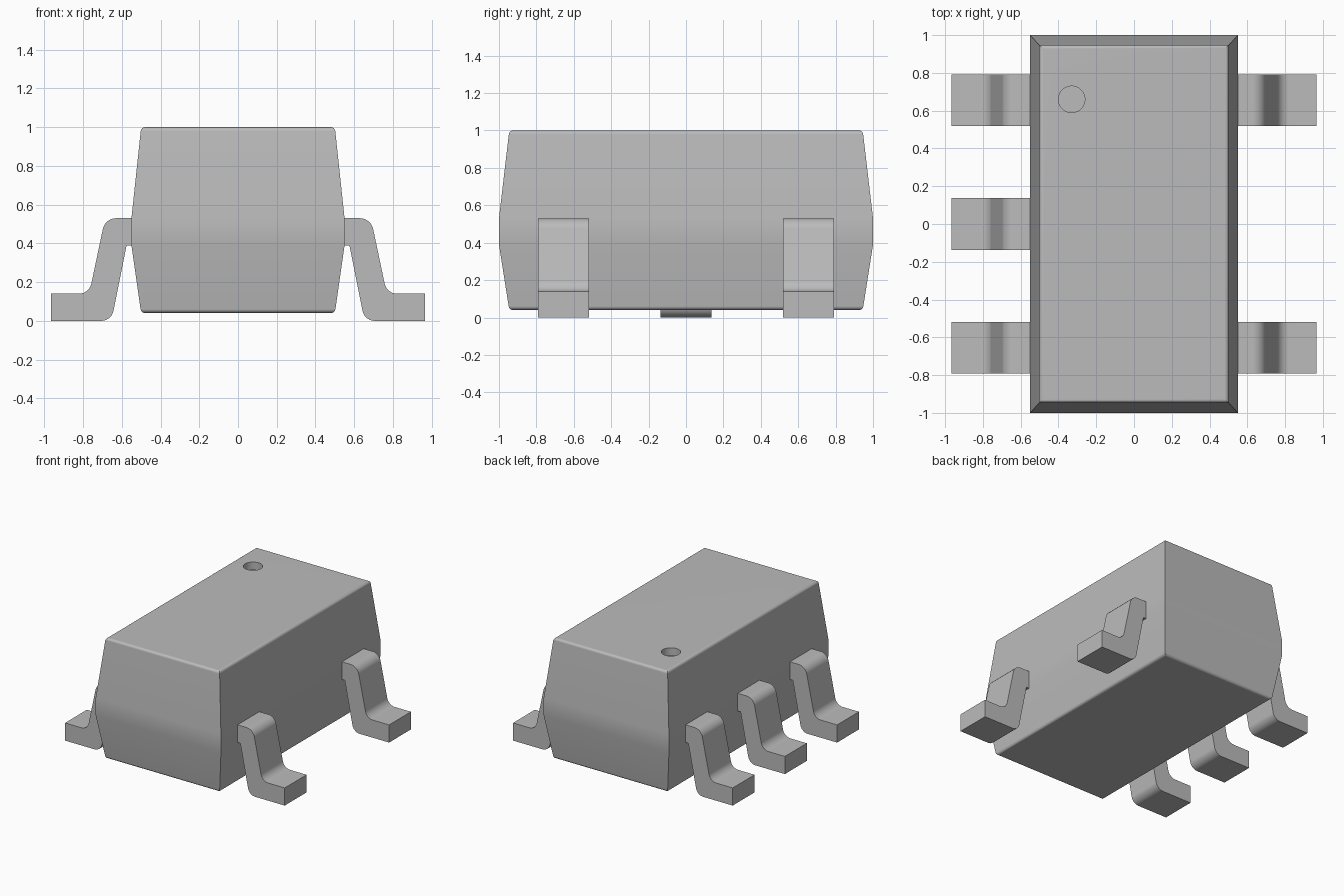
import bpy
import bmesh
from math import radians, tan
from mathutils import Vector

cube = bpy.data.objects.get("Cube")
if cube:
    bpy.data.objects.remove(cube, do_unlink=True)

# One flat grey for everything
grey = bpy.data.materials.new("plain grey")
grey.use_nodes = True
grey.diffuse_color = (0.5, 0.5, 0.5, 1)
grey.node_tree.nodes["Principled BSDF"].inputs["Base Color"].default_value = (0.5, 0.5, 0.5, 1)


def make_object(name, bm):
    bmesh.ops.recalc_face_normals(bm, faces=bm.faces)
    mesh = bpy.data.meshes.new(name)
    bm.to_mesh(mesh)
    bm.free()
    mesh.materials.append(grey)
    obj = bpy.data.objects.new(name, mesh)
    bpy.context.collection.objects.link(obj)
    return obj


def select_only(obj):
    bpy.ops.object.select_all(action="DESELECT")
    obj.select_set(True)
    bpy.context.view_layer.objects.active = obj


def smooth(obj):
    select_only(obj)
    bpy.ops.object.shade_smooth_by_angle(angle=radians(32))
    mod = obj.modifiers.new("even shading", "WEIGHTED_NORMAL")
    mod.keep_sharp = True


def fillet(corners, steps=6):
    """Round each (x, z, radius) corner of a closed outline with an arc."""
    outline = []
    for i, (x, z, r) in enumerate(corners):
        p = Vector((x, z))
        if r == 0:
            outline.append(p)
            continue
        a = (Vector(corners[i - 1][:2]) - p).normalized()
        b = (Vector(corners[(i + 1) % len(corners)][:2]) - p).normalized()
        half = a.angle(b) / 2
        reach = r / tan(half)
        centre = p + (a + b).normalized() * (reach ** 2 + r ** 2) ** 0.5
        start, end = p + a * reach - centre, p + b * reach - centre
        for s in range(steps + 1):
            outline.append(centre + start.lerp(end, s / steps).normalized() * r)
    return outline


# Body: stacked rectangles, drafted above and below a straight waist
bm = bmesh.new()
rings = []
for hx, hy, z in [(0.5, 0.945, 0.04), (0.55, 1, 0.39), (0.55, 1, 0.53), (0.5, 0.945, 1)]:
    rings.append([bm.verts.new((sx * hx, sy * hy, z))
                  for sx, sy in [(-1, -1), (1, -1), (1, 1), (-1, 1)]])
for low, high in zip(rings, rings[1:]):
    for i in range(4):
        j = (i + 1) % 4
        bm.faces.new((low[i], low[j], high[j], high[i]))
caps = [bm.faces.new(rings[0]), bm.faces.new(rings[-1])]
rims = [e for cap in caps for e in cap.edges]
bmesh.ops.bevel(bm, geom=rims, offset=0.02, segments=4, profile=0.5, affect="EDGES")
body = make_object("body", bm)

# Round dimple marking the first lead
bm = bmesh.new()
bmesh.ops.create_cone(bm, cap_ends=True, segments=40, radius1=0.07, radius2=0.07, depth=0.12)
bmesh.ops.translate(bm, verts=bm.verts, vec=(-0.33, 0.66, 1))
cutter = make_object("dimple_cutter", bm)
cutter.hide_render = True
mod = body.modifiers.new("dimple", "BOOLEAN")
mod.object = cutter
mod.operation = "DIFFERENCE"
mod.solver = "EXACT"
select_only(body)
bpy.ops.object.modifier_apply(modifier=mod.name)
bpy.data.objects.remove(cutter, do_unlink=True)
smooth(body)

# Bent leads: a rounded gull-wing outline extruded along y
outline = fillet([(0.5, 0.53, 0), (0.686, 0.53, 0.07), (0.768, 0.14, 0.065), (0.965, 0.14, 0),
                  (0.965, 0, 0), (0.653, 0, 0.065), (0.575, 0.39, 0), (0.5, 0.39, 0)])


def lead(name, side, y, half_width=0.137):
    bm = bmesh.new()
    near = [bm.verts.new((side * p.x, y - half_width, p.y)) for p in outline]
    far = [bm.verts.new((side * p.x, y + half_width, p.y)) for p in outline]
    bm.faces.new(near)
    bm.faces.new(far)
    for i in range(len(near)):
        j = (i + 1) % len(near)
        bm.faces.new((near[i], near[j], far[j], far[i]))
    smooth(make_object(name, bm))


for side, label in [(-1, "right"), (1, "left")]:
    lead("front_lead_" + label, side, -0.655)
    lead("back_lead_" + label, side, 0.655)
lead("middle_lead_right", -1, 0)
